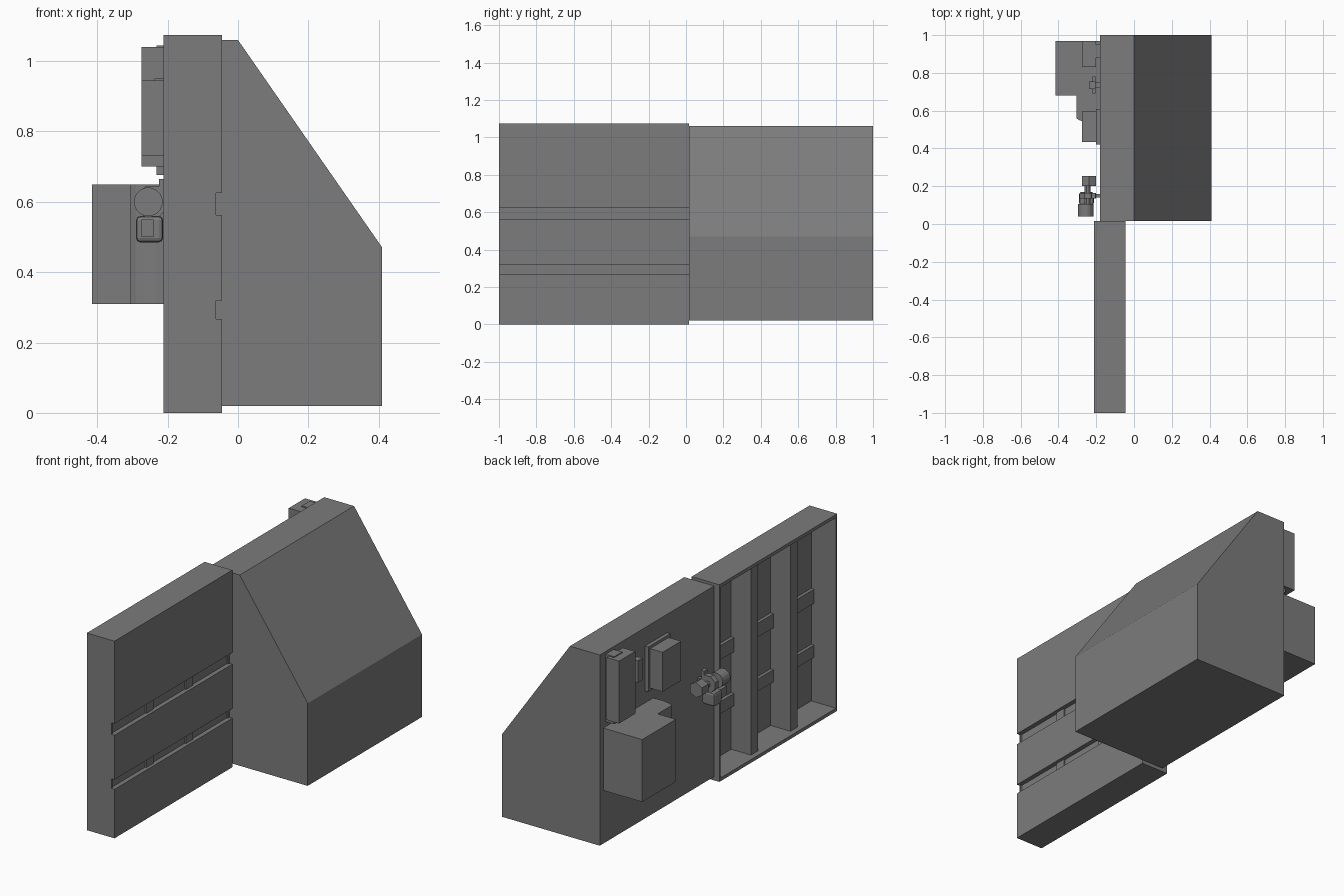
import bpy, bmesh, math
from mathutils import Matrix, Vector

if "Cube" in bpy.data.objects:
    bpy.data.objects.remove(bpy.data.objects["Cube"], do_unlink=True)

mat = bpy.data.materials.new("mid_grey")
mat.use_nodes = True
GREY = (0.2, 0.2, 0.2, 1)
mat.diffuse_color = GREY
mat.node_tree.nodes["Principled BSDF"].inputs["Base Color"].default_value = GREY


def finish(name, bm):
    bmesh.ops.recalc_face_normals(bm, faces=bm.faces)
    mesh = bpy.data.meshes.new(name)
    bm.to_mesh(mesh)
    bm.free()
    mesh.materials.append(mat)
    obj = bpy.data.objects.new(name, mesh)
    bpy.context.collection.objects.link(obj)
    return obj


def box(name, x, y, z):
    bm = bmesh.new()
    size = [b - a for a, b in (x, y, z)]
    mid = [(a + b) / 2 for a, b in (x, y, z)]
    bmesh.ops.create_cube(bm, size=1, matrix=Matrix.Translation(mid) @ Matrix.Diagonal((*size, 1)))
    return finish(name, bm)


def prism(name, points, offset):
    """Extrude a closed 3D outline along offset."""
    bm = bmesh.new()
    face = bm.faces.new([bm.verts.new(p) for p in points])
    grown = bmesh.ops.extrude_face_region(bm, geom=[face], use_keep_orig=True)
    verts = [v for v in grown["geom"] if isinstance(v, bmesh.types.BMVert)]
    bmesh.ops.translate(bm, verts=verts, vec=Vector(offset))
    return finish(name, bm)


def tube(name, x, z, radius, y, sides):
    turn = math.pi / sides
    ring = [(x + radius * math.cos(turn * (2 * i + 1)), y[0],
             z + radius * math.sin(turn * (2 * i + 1))) for i in range(sides)]
    return prism(name, ring, (0, y[1] - y[0], 0))


# Main housing with sloping side
outline = [(-0.18, 0.02), (-0.18, 1.06), (0, 1.06), (0.41, 0.47), (0.41, 0.02)]
prism("housing", [(x, 0.015, z) for x, z in outline], (0, 0.985, 0))

# Open-backed panel: outer planks separated by two grooves
Y0, Y1, BACK, INNER, OUTER = -1.0, 0.015, -0.212, -0.0625, -0.045
grooves = [(0.267, 0.32), (0.562, 0.625)]
edges = [0, *grooves[0], *grooves[1], 1.075]
for i in range(3):
    box(f"panel_plank_{i + 1}", (INNER, OUTER), (Y0, Y1), edges[2 * i:2 * i + 2])

# Channel rails closing the grooves
for i, (lo, hi) in enumerate(grooves):
    lip, floor, rear = 0.007, -0.07, -0.08
    shape = [(INNER, lo - lip), (rear, lo - lip), (rear, hi + lip), (INNER, hi + lip),
             (INNER, hi), (floor, hi), (floor, lo), (INNER, lo)]
    prism(f"channel_rail_{i + 1}", [(x, Y0, z) for x, z in shape], (0, Y1 - Y0, 0))

# Panel rim and upright ribs
box("panel_top", (BACK, INNER), (Y0, Y1), (1.057, 1.075))
box("panel_bottom", (BACK, INNER), (Y0, Y1), (0, 0.018))
box("panel_front_end", (BACK, INNER), (Y0, Y0 + 0.01), (0.018, 1.057))
box("panel_rear_end", (BACK, INNER), (Y1 - 0.01, Y1), (0.018, 1.057))
for i, y in enumerate((-0.33, -0.67)):
    box(f"panel_rib_{i + 1}", (-0.182, INNER), (y - 0.03, y + 0.03), (0.018, 1.057))

# Large cabinet with a rounded annex
box("large_cabinet", (-0.415, -0.18), (0.68, 0.97), (0.31, 0.65))
annex = [(-0.18, 0.68), (-0.305, 0.68), (-0.305, 0.56), (-0.29, 0.55),
         (-0.27, 0.542), (-0.235, 0.537), (-0.18, 0.54)]
prism("cabinet_annex", [(x, y, 0.31) for x, y in annex], (0, 0, 0.34))

# Tall cabinet on its mounting plate
box("tall_cabinet", (-0.275, -0.2), (0.83, 0.97), (0.70, 1.04))
box("tall_cabinet_mount", (-0.232, -0.18), (0.88, 0.95), (0.677, 1.045))

# Middle cabinet on its mounting plate
box("middle_cabinet", (-0.275, -0.195), (0.435, 0.595), (0.73, 0.945))
box("middle_cabinet_mount", (-0.2, -0.18), (0.42, 0.61), (0.715, 0.96))

# Small latch between the cabinets
box("latch_bar", (-0.22, -0.205), (0.69, 0.78), (0.87, 0.91))
box("latch_handle", (-0.238, -0.205), (0.715, 0.755), (0.83, 0.95))
box("latch_stem", (-0.21, -0.18), (0.72, 0.75), (0.87, 0.91))

# Coupling with hexagonal and round ends
tube("coupling_rear_nut", -0.238, 0.6, 0.042, (0.2, 0.255), 6)
tube("coupling_shaft", -0.246, 0.6, 0.017, (0.1, 0.21), 8)
tube("coupling_flange", -0.245, 0.6, 0.048, (0.135, 0.165), 8)
tube("coupling_front_knob", -0.255, 0.6, 0.041, (0.04, 0.105), 16)
box("coupling_arm", (-0.245, -0.18), (0.14, 0.16), (0.585, 0.615))
box("coupling_post", (-0.225, -0.205), (0.135, 0.165), (0.63, 0.665))

# Socket under the coupling
socket = box("coupling_socket", (-0.29, -0.213), (0.1, 0.17), (0.485, 0.56))
bevel = socket.modifiers.new("rounded_corners", "BEVEL")
bevel.width, bevel.segments = 0.012, 2
box("socket_plug", (-0.275, -0.24), (0.04, 0.11), (0.5, 0.55))
